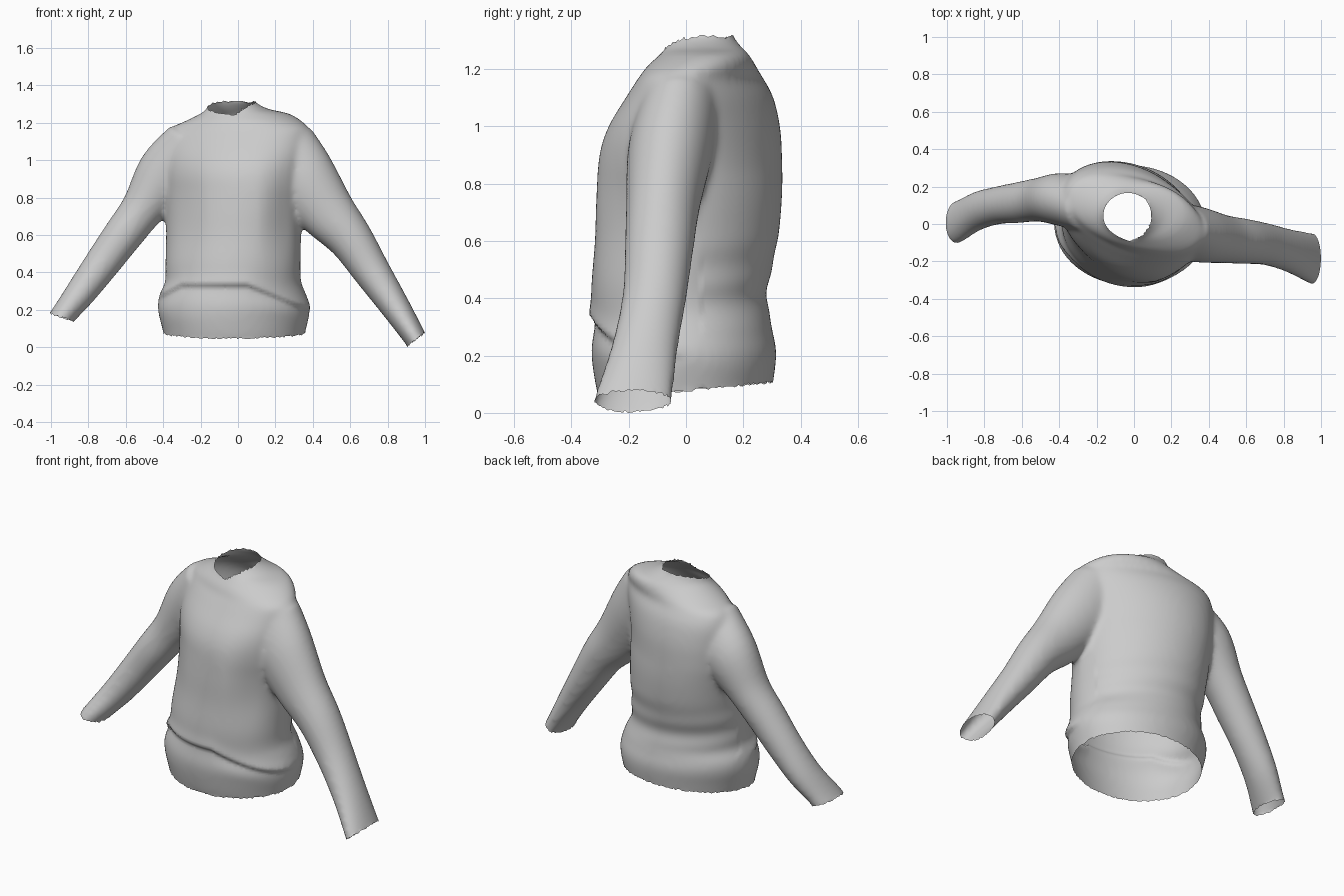
import bpy, bmesh, math, random
from mathutils import Vector

if "Cube" in bpy.data.objects:
    bpy.data.objects.remove(bpy.data.objects["Cube"])

random.seed(4)
SIDES = 64


def smooth_rows(rows, steps=5):
    """Catmull-Rom interpolation of a short table of section values."""
    out = []
    for i in range(len(rows) - 1):
        p0, p1 = rows[max(i - 1, 0)], rows[i]
        p2, p3 = rows[i + 1], rows[min(i + 2, len(rows) - 1)]
        for s in range(steps):
            t = s / steps
            out.append([0.5 * (2 * b + (c - a) * t + (2 * a - 5 * b + 4 * c - d) * t * t
                               + (3 * b - a - 3 * c + d) * t ** 3)
                        for a, b, c, d in zip(p0, p1, p2, p3)])
    out.append(list(rows[-1]))
    return out


def add_loft(bm, rings):
    """Closed, capped skin through a list of point rings."""
    loops = [[bm.verts.new(p) for p in ring] for ring in rings]
    faces = [bm.faces.new(loops[0]), bm.faces.new(loops[-1])]
    for a, b in zip(loops, loops[1:]):
        for i in range(SIDES):
            j = (i + 1) % SIDES
            faces.append(bm.faces.new((a[i], a[j], b[j], b[i])))
    bmesh.ops.recalc_face_normals(bm, faces=faces)


def torso_ring(z, x0, x1, y0, y1):
    cx, cy, a, b = (x0 + x1) / 2, (y0 + y1) / 2, (x1 - x0) / 2, (y1 - y0) / 2
    k = 0.24 * min(1, max(0, (z - 0.15) / 0.7))      # upper body is twisted
    if z > 1.17:
        k *= max(0, (1.27 - z) / 0.1)
    b = math.sqrt(max(b * b - (k * a) ** 2, 0.003))
    pts = []
    for i in range(SIDES):
        t = 2 * math.pi * i / SIDES
        dx, dy = a * math.cos(t), b * math.sin(t)
        if dy < 0:                                   # hollow in front of armpits
            s = min(1, max(0, (abs(dx) - 0.15) / 0.12))
            dy += min(-dy, (0.035 if dx > 0 else 0.015) * s * math.exp(-((z - .72) / .22) ** 2))
        pts.append((cx + dx, cy + dy - k * dx, z))
    return pts


def sleeve_rings(rows):
    rows = smooth_rows(rows)
    rings = []
    for i, (x, y, z, r, ry) in enumerate(rows):
        p, q = rows[max(i - 1, 0)], rows[min(i + 1, len(rows) - 1)]
        d = Vector((q[0] - p[0], 0, q[2] - p[2])).normalized()
        u = Vector((-d.z, 0, d.x))
        rings.append([Vector((x, y, z)) + u * r * math.cos(t) + Vector((0, ry * math.sin(t), 0))
                      for t in (2 * math.pi * n / SIDES for n in range(SIDES))])
    return rings


# torso sections: z, left, right, front, back
torso = [(0.0, -.385, .35, -.29, .285), (.08, -.40, .36, -.312, .30),
         (.2, -.428, .385, -.33, .315), (.28, -.42, .365, -.325, .305),
         (.35, -.39, .338, -.33, .288), (.45, -.388, .334, -.33, .287),
         (.6, -.385, .338, -.318, .32), (.75, -.39, .345, -.313, .335),
         (.9, -.40, .35, -.302, .335), (1.0, -.40, .36, -.27, .328),
         (1.1, -.39, .375, -.21, .305), (1.17, -.36, .375, -.165, .268),
         (1.21, -.28, .34, -.135, .245), (1.25, -.20, .27, -.092, .22),
         (1.275, -.168, .16, -.072, .195), (1.32, -.155, .085, -.06, .163),
         (1.38, -.15, .075, -.055, .16)]

# sleeve sections: x, y, z, radius in front view, radius in depth
sleeve_right = [(.23, -.025, 1.06, .195, .14), (.335, -.055, .91, .19, .148),
                (.475, -.08, .725, .153, .129), (.60, -.093, .58, .121, .12),
                (.715, -.11, .405, .10, .112), (.835, -.145, .225, .08, .117),
                (.95, -.185, .045, .06, .138), (.985, -.19, -.02, .058, .14)]
sleeve_left = [(-.24, .09, 1.05, .18, .14), (-.38, .13, .92, .167, .142),
               (-.51, .13, .74, .117, .117), (-.615, .115, .60, .105, .11),
               (-.725, .10, .45, .095, .102), (-.835, .07, .30, .082, .105),
               (-.94, .012, .165, .066, .115), (-1.0, -.005, .08, .064, .115)]

# solid body, fused into one skin
bm = bmesh.new()
add_loft(bm, [torso_ring(*r) for r in smooth_rows(torso)])
add_loft(bm, sleeve_rings(sleeve_right))
add_loft(bm, sleeve_rings(sleeve_left))
mesh = bpy.data.meshes.new("sweater")
bm.to_mesh(mesh)
bm.free()
sweater = bpy.data.objects.new("sweater", mesh)
bpy.context.collection.objects.link(sweater)
bpy.context.view_layer.objects.active = sweater
sweater.select_set(True)
rm = sweater.modifiers.new("fuse", 'REMESH')
rm.mode = 'VOXEL'
rm.voxel_size = 0.014
sm = sweater.modifiers.new("soften", 'SMOOTH')
sm.factor, sm.iterations = 0.5, 12
for m in ("fuse", "soften"):
    bpy.ops.object.modifier_apply(modifier=m)

bm = bmesh.new()
bm.from_mesh(sweater.data)
bm.normal_update()

# cloth folds: front overhang above the hem, soft folds across the back waist
moves = []
for v in bm.verts:
    x, y, z = v.co
    amp = 0
    if abs(x) < 0.44 and z < 0.6 and y < 0:
        line = 0.33 - 0.4 * max(0, x - 0.05) - 0.5 * max(0, -0.3 - x)
        d = z - line
        amp = 0.010 * math.tanh(d / 0.008) * math.exp(-(d / 0.05) ** 2) * min(1, -y / 0.1)
    elif abs(x) < 0.4 and y > 0.05:
        amp = 0.004 * math.sin(z * 42 + x * 5) * math.exp(-((z - 0.42) / 0.14) ** 2)
    moves.append(v.normal * amp)
for v, m in zip(bm.verts, moves):
    v.co += m


def cut_open(point, normal, region):
    """Slice the skin and drop what lies beyond, leaving an open edge."""
    p, n = Vector(point), Vector(normal).normalized()
    faces = [f for f in bm.faces if region(f.calc_center_median())]
    geom = set(faces)
    for f in faces:
        geom.update(f.edges)
        geom.update(f.verts)
    bmesh.ops.bisect_plane(bm, geom=list(geom), plane_co=p, plane_no=n, dist=1e-5)
    gone = [f for f in bm.faces if region(f.calc_center_median())
            and (f.calc_center_median() - p).dot(n) > 0]
    bmesh.ops.delete(bm, geom=gone, context='FACES')


def near_neck(c):
    return c.z > 1.1 and math.hypot(c.x + .045, c.y - .045) < .137


# openings: hem, neck, cuffs
cut_open((0, 0, .078), (0, .1, -1), lambda c: abs(c.x) < .55)
cut_open((0, 0, 1.315), (0, 0, 1), lambda c: c.z > 1.1)
cut_open((0, -.065, 1.25), (0, -.29, .957), near_neck)
cut_open((.955, -.18, .045), (.61, 0, -.79), lambda c: c.x > .75)
cut_open((-.94, .01, .16), (-.32, 0, -.95), lambda c: c.x < -.75)

# slightly ragged open edges
for v in bm.verts:
    if v.is_boundary:
        v.co.z += random.uniform(-.006, .004)
bm.to_mesh(sweater.data)
bm.free()
bpy.ops.object.shade_smooth_by_angle(angle=math.radians(50))
